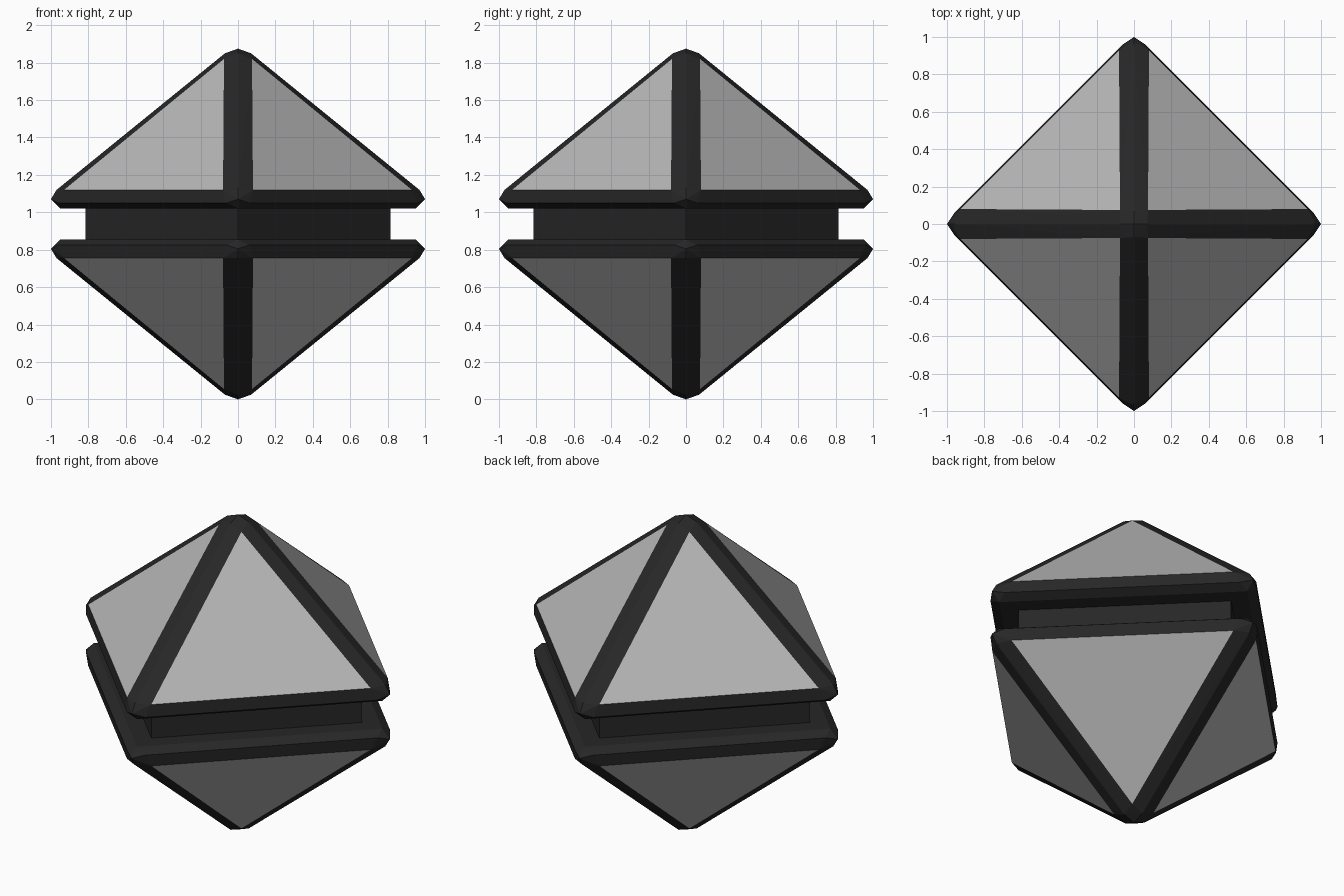
import bpy, bmesh, math

if "Cube" in bpy.data.objects:
    bpy.data.objects.remove(bpy.data.objects["Cube"])


def material(name, value):
    m = bpy.data.materials.new(name)
    m.diffuse_color = (value, value, value, 1)
    m.use_nodes = True
    m.node_tree.nodes["Principled BSDF"].inputs["Base Color"].default_value = m.diffuse_color
    return m


BLACK = material("black frame", 0.02)
GREY = material("grey panel", 0.47)
MID = 0.9375  # height of the mirror plane


def finish(name, bm, mats):
    mesh = bpy.data.meshes.new(name)
    bm.to_mesh(mesh)
    bm.free()
    for m in mats:
        mesh.materials.append(m)
    ob = bpy.data.objects.new(name, mesh)
    bpy.context.collection.objects.link(ob)
    return ob


# One eighth of a chamfered pyramid; heights are relative to the mirror plane
OUTLINE = [
    (0, 0, 1.875),                            # apex
    (0.07, 0, 1.85), (0.97, 0, 1.12),         # ridge ends
    (1.0, 0, 1.07),                           # corner tip
    (0.075, 0.075, 1.82), (0.93, 0.08, 1.12),  # panel corners
    (0.96, 0.06, 1.05), (0.95, 0, 1.02),      # rim and underside
]


def pyramid(name, side):
    points = set()
    for x, y, z in OUTLINE:
        for a, b in ((x, y), (y, x)):
            for sx in (1, -1):
                for sy in (1, -1):
                    points.add((a * sx + 0.0, b * sy + 0.0, MID + side * (z - MID)))
    bm = bmesh.new()
    for p in sorted(points):
        bm.verts.new(p)
    bmesh.ops.convex_hull(bm, input=bm.verts[:])
    bmesh.ops.delete(bm, geom=[v for v in bm.verts if not v.link_faces], context='VERTS')
    bmesh.ops.recalc_face_normals(bm, faces=bm.faces[:])
    # the large sloping faces are the grey panels
    for f in bm.faces:
        f.normal_update()
        if f.normal.z * side > 0.3 and f.calc_area() > 0.3:
            f.material_index = 1
    return finish(name, bm, (BLACK, GREY))


pyramid("upper_pyramid", 1)
pyramid("lower_pyramid", -1)

# Square core joining the halves, corners on the axes
bm = bmesh.new()
bmesh.ops.create_cone(bm, cap_ends=True, segments=4, radius1=0.815, radius2=0.815, depth=0.17)
# put a corner on +x whatever the primitive's start angle
v = bm.verts[:][0].co
turn = -math.atan2(v.y, v.x)
core = finish("core", bm, (BLACK,))
core.location.z = MID
core.rotation_euler.z = turn
